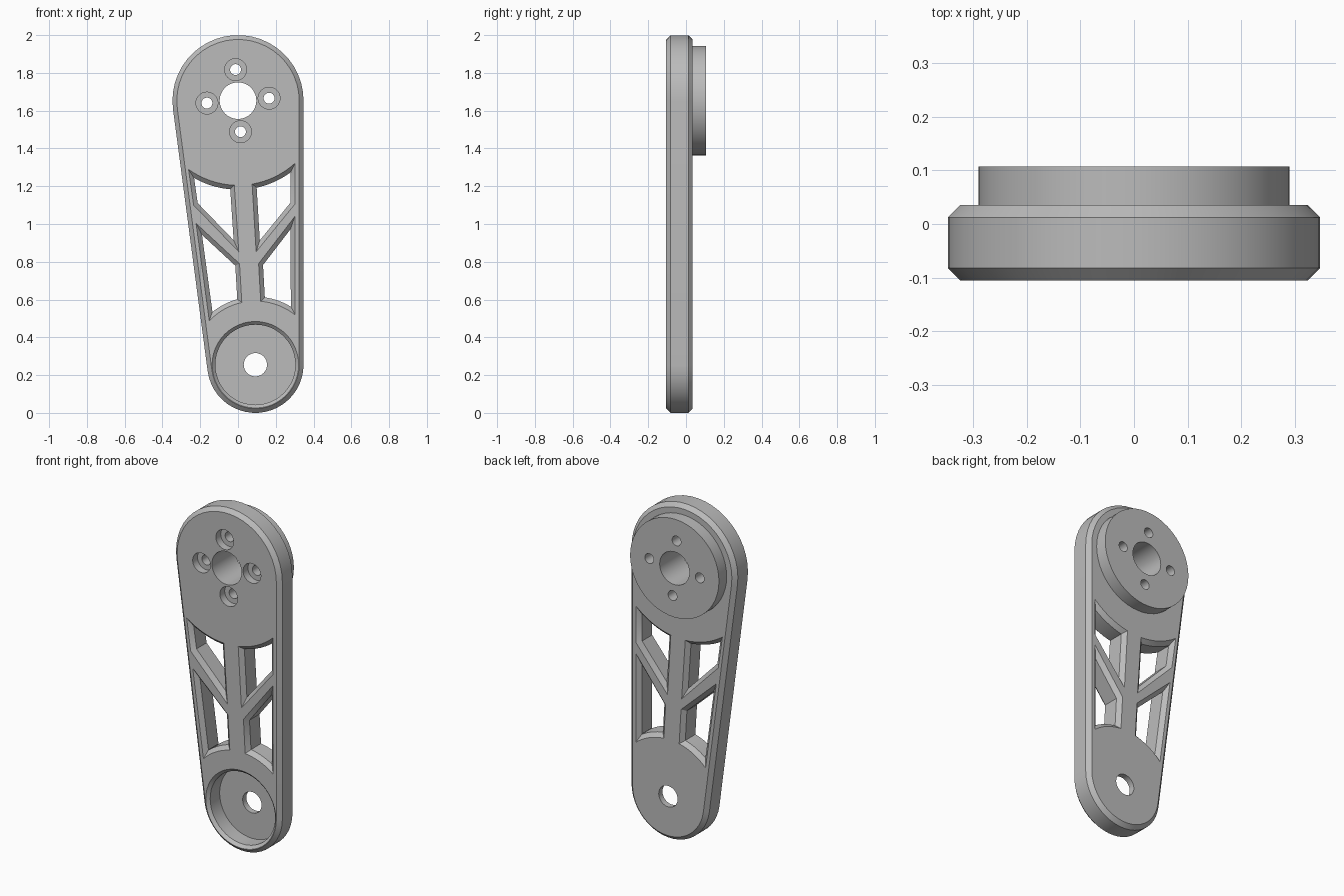
import bpy, bmesh
from math import radians, cos, sin
from mathutils import Vector

if "Cube" in bpy.data.objects:
    bpy.data.objects.remove(bpy.data.objects["Cube"])

FRONT, BACK, BOSS_BACK = -0.105, 0.035, 0.107
CH = 0.023                                   # chamfer size
TOP, TOP_R = Vector((0, 1.653)), 0.347       # large end
LOW, LOW_R = Vector((0.092, 0.255)), 0.255   # small end

metal = bpy.data.materials.new("plain_grey")
metal.use_nodes = True
grey = (0.5, 0.5, 0.5, 1)
metal.diffuse_color = grey
metal.node_tree.nodes["Principled BSDF"].inputs["Base Color"].default_value = grey

bm = bmesh.new()


def arc(c, r, a0, a1, n):
    angles = [radians(a0 + (a1 - a0) * i / n) for i in range(n + 1)]
    return [c + r * Vector((cos(a), sin(a))) for a in angles]


def circle(c, r, n=48):
    return arc(c, r, 0, 360, n)[:-1]


def inset(points, d):
    """Move every edge of an outline inward by d, with mitred corners."""
    pairs = list(zip(points, points[1:] + points[:1]))
    if sum(a.x * b.y - b.x * a.y for a, b in pairs) < 0:
        d = -d
    normals = [Vector((a.y - b.y, b.x - a.x)).normalized() for a, b in pairs]
    return [p + d * (normals[i - 1] + normals[i]) / (1 + normals[i - 1].dot(normals[i]))
            for i, p in enumerate(points)]


def wall(outline, layers):
    """Open wall through (y, inset) layers; returns its first and last rings."""
    rings = [[bm.verts.new((p.x, y, p.y)) for p in inset(outline, d)] for y, d in layers]
    n = len(outline)
    for a, b in zip(rings, rings[1:]):
        for i in range(n):
            j = (i + 1) % n
            bm.faces.new((a[i], a[j], b[j], b[i]))
    return rings[0], rings[-1]


def fill(rings):
    """Flat face bounded by the first ring, with the others as holes."""
    edges = [bm.edges.get((r[i - 1], r[i])) for r in rings for i in range(len(r))]
    bmesh.ops.triangle_fill(bm, edges=edges, normal=(0, -1, 0))


# Tapered plate with both rims chamfered
outline = arc(TOP, TOP_R, 0, 187.6, 24) + arc(LOW, LOW_R, 187.6, 360, 22)
plate_front, plate_back = wall(outline, [(FRONT, CH), (FRONT + CH, 0),
                                         (BACK - CH, 0), (BACK, CH)])
front_rings, back_rings = [plate_front], [plate_back]

# Round boss on the back of the large end
boss_base, boss_end = wall(circle(TOP, 0.29), [(BACK, 0), (BOSS_BACK, 0)])
back_rings.append(boss_base)
boss_rings = [boss_end]


def opening(shape, layers, far_rings):
    near, far = wall(shape, layers)
    front_rings.append(near)
    far_rings.append(far)


# Four chamfered windows that leave a spine and two slanted struts
windows = [
    arc(TOP, 0.448, 234.2, 267.5, 8) + [Vector((0.004, 0.853)), Vector((-0.235, 1.1))],
    arc(TOP, 0.448, 279.6, 312.3, 8) + [Vector((0.301, 1.105)), Vector((0.096, 0.853))],
    arc(LOW, 0.337, 136.4, 102.3, 8) + [Vector((0.008, 0.79)), Vector((-0.222, 1.003))],
    arc(LOW, 0.337, 85.2, 51.3, 8) + [Vector((0.301, 1.04)), Vector((0.109, 0.79))],
]
for shape in windows:
    opening(shape, [(FRONT, 0), (FRONT + CH, CH), (BACK - CH, CH), (BACK, 0)], back_rings)

# Centre hole and four counterbored screw holes through the boss
opening(circle(TOP, 0.097), [(FRONT, 0), (BOSS_BACK, 0)], boss_rings)
seat = FRONT + 0.045
for k in range(4):
    a = radians(4.5 + 90 * k)
    spot = TOP + 0.165 * Vector((cos(a), sin(a)))
    opening(circle(spot, 0.058, 32),
            [(FRONT, 0), (seat, 0), (seat, 0.029), (BOSS_BACK, 0.029)], boss_rings)

# Chamfered cup with a pivot hole in the small end
opening(circle(LOW, 0.212), [(FRONT, -0.017), (FRONT + 0.017, 0), (0, 0),
                             (0, 0.15), (BACK, 0.15)], back_rings)

# Flat faces of plate and boss
for rings in (front_rings, back_rings, boss_rings):
    fill(rings)
bmesh.ops.recalc_face_normals(bm, faces=bm.faces)

mesh = bpy.data.meshes.new("lever_arm")
bm.to_mesh(mesh)
bm.free()
mesh.materials.append(metal)
arm = bpy.data.objects.new("lever_arm", mesh)
bpy.context.scene.collection.objects.link(arm)

# Smooth curved walls, crisp chamfers
bpy.ops.object.select_all(action="DESELECT")
arm.select_set(True)
bpy.context.view_layer.objects.active = arm
bpy.ops.object.shade_smooth_by_angle(angle=radians(30))
